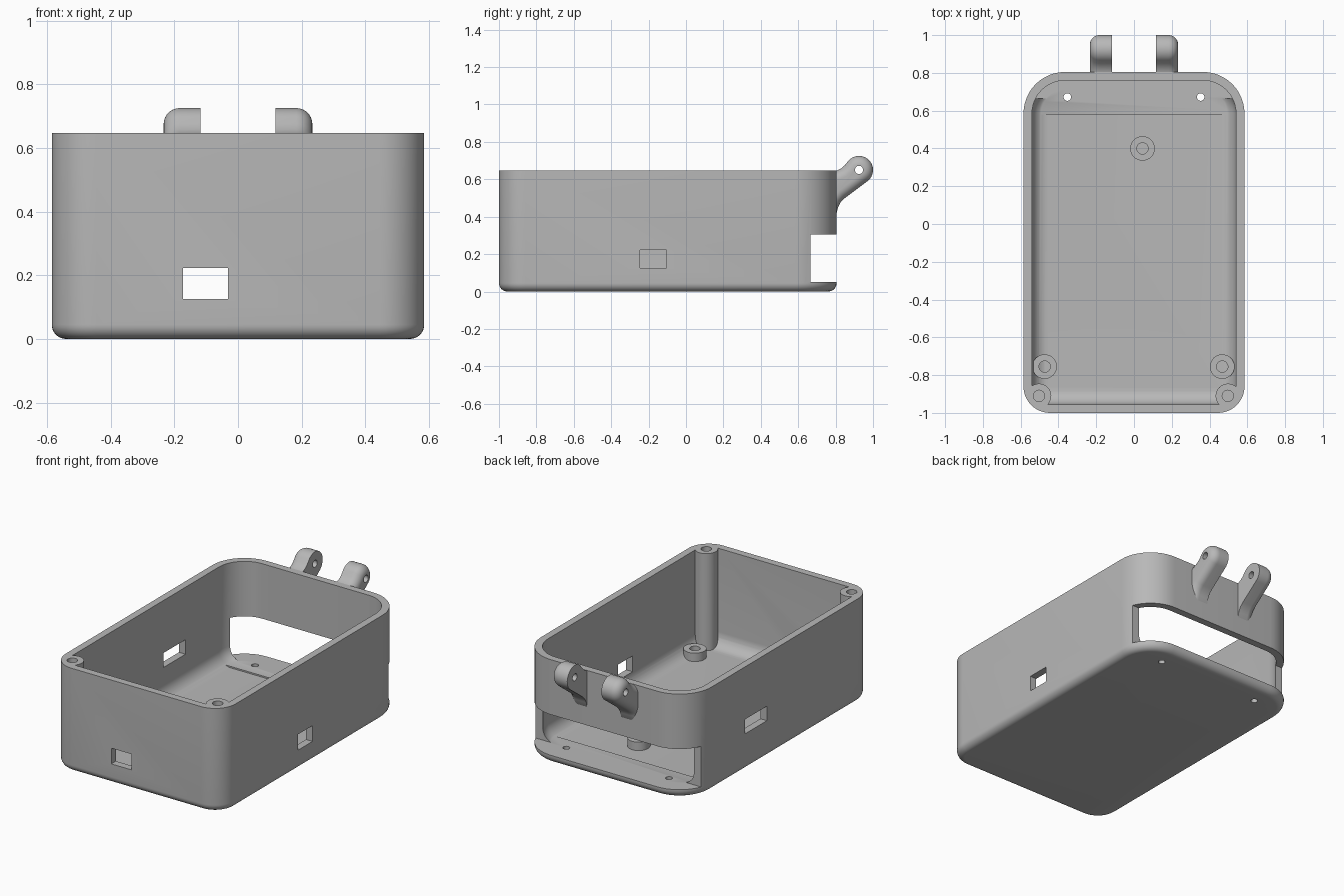
import bpy, bmesh, math
from mathutils import Vector, Matrix

if "Cube" in bpy.data.objects:
    bpy.data.objects.remove(bpy.data.objects["Cube"])

grey = bpy.data.materials.new("plain_grey")
grey.use_nodes = True
GREY = (0.48, 0.48, 0.48, 1)
grey.diffuse_color = GREY
grey.node_tree.nodes["Principled BSDF"].inputs["Base Color"].default_value = GREY

HALF_W, FRONT, BACK, TOP = 0.585, -1.0, 0.805, 0.647
WALL, FLOOR, LEDGE = 0.045, 0.043, 0.052


def finish(name, bm):
    bmesh.ops.recalc_face_normals(bm, faces=bm.faces)
    mesh = bpy.data.meshes.new(name)
    bm.to_mesh(mesh)
    bm.free()
    mesh.materials.append(grey)
    obj = bpy.data.objects.new(name, mesh)
    bpy.context.collection.objects.link(obj)
    return obj


def loft(name, rings):
    """Closed solid through rings of equal point count."""
    bm = bmesh.new()
    loops = [[bm.verts.new(p) for p in ring] for ring in rings]
    n = len(loops[0])
    for a, b in zip(loops, loops[1:]):
        for i in range(n):
            j = (i + 1) % n
            bm.faces.new((a[i], a[j], b[j], b[i]))
    bm.faces.new(loops[0])
    bm.faces.new(loops[-1])
    return finish(name, bm)


def outline(inset, z, steps=12):
    """Rounded plan of the case, with larger corners at the back."""
    pts = []
    corners = ((1, BACK, 0.22, 0), (-1, BACK, 0.22, 90),
               (-1, FRONT, 0.14, 180), (1, FRONT, 0.14, 270))
    for sx, y, r, start in corners:
        cx = sx * (HALF_W - r)
        cy = y - math.copysign(r, y)
        for k in range(steps + 1):
            a = math.radians(start + 90 * k / steps)
            pts.append((cx + (r - inset) * math.cos(a), cy + (r - inset) * math.sin(a), z))
    return pts


def tub(name, inset, bottom, top, fillet, steps=8):
    """Rounded block with a filleted bottom edge."""
    rings = []
    for k in range(steps + 1):
        a = math.pi / 2 * k / steps
        rings.append(outline(inset + fillet * (1 - math.sin(a)),
                             bottom + fillet * (1 - math.cos(a))))
    rings.append(outline(inset, top))
    return loft(name, rings)


def box(x0, x1, y0, y1, z0, z1):
    bm = bmesh.new()
    size = Matrix.Diagonal((x1 - x0, y1 - y0, z1 - z0, 1))
    middle = Matrix.Translation(((x0 + x1) / 2, (y0 + y1) / 2, (z0 + z1) / 2))
    bmesh.ops.create_cube(bm, size=1, matrix=middle @ size)
    return finish("cutter", bm)


def rod(x, y, z0, z1, r):
    rings = [[(x + r * math.cos(math.tau * k / 32), y + r * math.sin(math.tau * k / 32), z)
              for k in range(32)] for z in (z0, z1)]
    return loft("cutter", rings)


def cut(target, cutter):
    cutter.hide_render = True
    mod = target.modifiers.new("cut", "BOOLEAN")
    mod.operation = "DIFFERENCE"
    mod.solver = "EXACT"
    mod.object = cutter
    bpy.context.view_layer.objects.active = target
    bpy.ops.object.modifier_apply(modifier=mod.name)
    bpy.data.objects.remove(cutter)


def smooth(obj):
    bpy.ops.object.select_all(action="DESELECT")
    obj.select_set(True)
    bpy.context.view_layer.objects.active = obj
    bpy.ops.object.shade_smooth_by_angle(angle=math.radians(32))


# Inner space, leaving the front corner posts and the raised back ledge solid
POSTS = ((-0.503, -0.91), (0.497, -0.91))
space = tub("inner_space", WALL, FLOOR, 0.8, 0.085)
cut(space, box(-1, 1, 0.58, 1, -0.1, LEDGE))
for x, y in POSTS:
    cut(space, rod(x, y, -0.1, 1, 0.065))

# Case shell
case = tub("case", 0, 0, TOP, 0.045)
cut(case, space)
# Back slot
cut(case, box(-1, 1, 0.665, 1, LEDGE, 0.305))
# Port windows: front, left side, right side
cut(case, box(-0.172, -0.032, -1.1, -0.9, 0.125, 0.223))
cut(case, box(0.5, 0.7, -0.245, -0.103, 0.125, 0.223))
cut(case, box(-0.7, -0.5, 0.04, 0.255, 0.23, 0.32))
# Screw holes in posts and ledge
for x, y in POSTS:
    cut(case, rod(x, y, 0.35, 0.8, 0.03))
for side in (-1, 1):
    cut(case, rod(side * 0.353, 0.672, -0.1, 0.2, 0.02))
smooth(case)

# Standoffs on the floor
for name, x, y in (("standoff_right", -0.473, -0.755), ("standoff_left", 0.467, -0.755),
                   ("standoff_back", 0.045, 0.4)):
    standoff = rod(x, y, 0.025, 0.095, 0.065)
    standoff.name = name
    cut(standoff, rod(x, y, 0.045, 0.2, 0.03))
    smooth(standoff)

# Hinge lugs: side profile (y, z), with the outer side rounded over
PIVOT, BARREL = Vector((0.925, 0.65)), 0.075
profile = [Vector(p) for p in ((0.78, 0.39), (0.805, 0.42), (0.813, 0.45),
                               (0.828, 0.479), (0.85, 0.5))]
for k in range(25):
    a = math.radians(-53 + 193 * k / 24)
    profile.append(PIVOT + BARREL * Vector((math.cos(a), math.sin(a))))
profile += [Vector(p) for p in ((0.85, 0.676), (0.83, 0.658), (0.805, 0.646), (0.78, 0.642))]


def shrink(inset):
    pts = []
    for i, p in enumerate(profile):
        d = (profile[min(i + 1, len(profile) - 1)] - profile[max(i - 1, 0)]).normalized()
        q = p + inset * Vector((-d.y, d.x))
        if i in (0, len(profile) - 1):
            q.x = p.x
        pts.append(q)
    return pts


for name, side in (("hinge_lug_left", 1), ("hinge_lug_right", -1)):
    inner, outer, r = 0.1175, 0.2335, 0.05
    rings = [[(side * inner, *p) for p in profile]]
    for k in range(9):
        a = math.pi / 2 * k / 8
        rings.append([(side * (outer - r + r * math.sin(a)), *p)
                      for p in shrink(r * (1 - math.cos(a)))])
    lug = loft(name, rings)
    # Pin hole
    pin = rod(0, 0, -0.5, 0.5, 0.022)
    pin.data.transform(Matrix.Translation((0, *PIVOT)) @ Matrix.Rotation(math.pi / 2, 4, "Y"))
    cut(lug, pin)
    smooth(lug)
